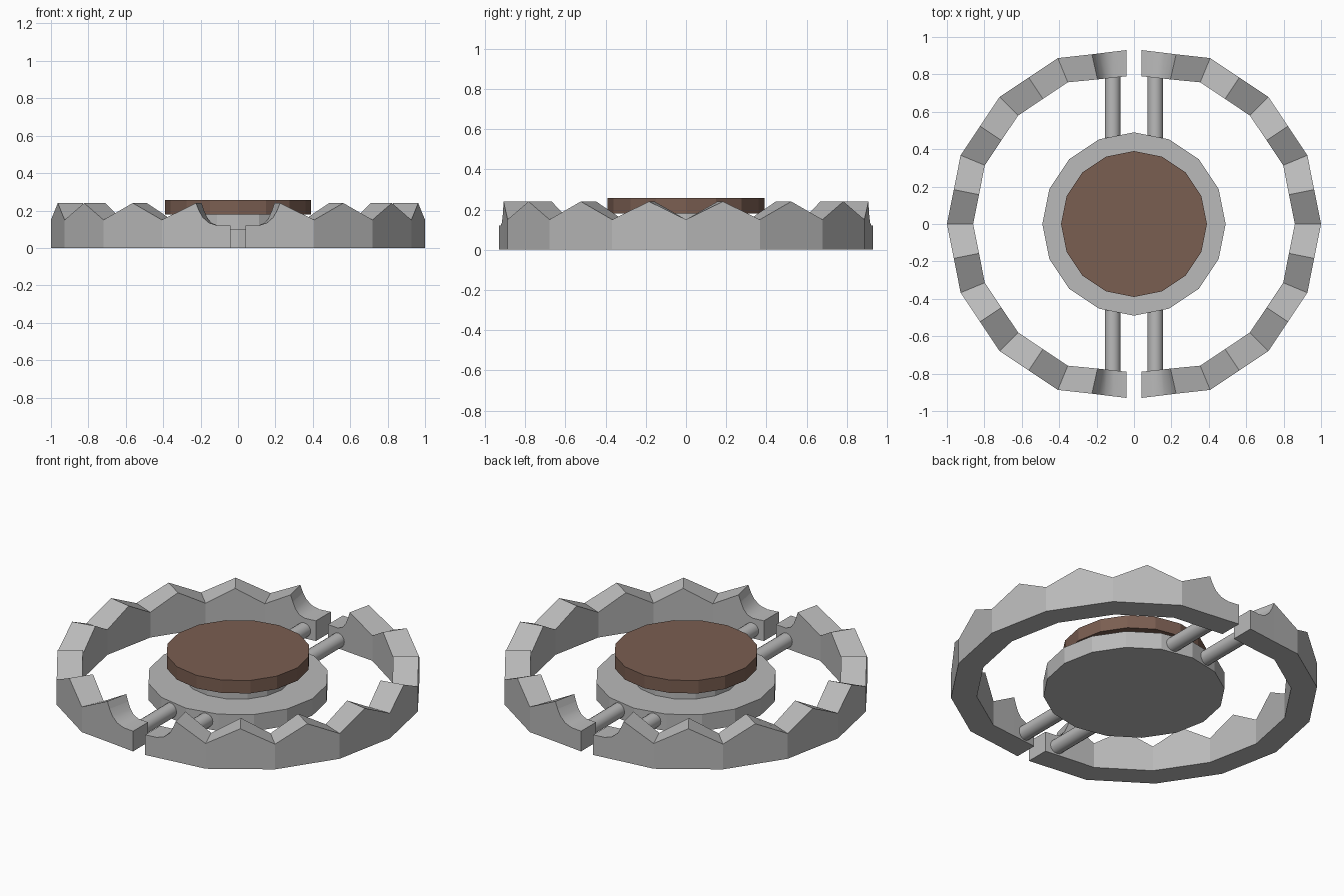
import bpy, bmesh, math

cube = bpy.data.objects.get("Cube")
if cube:
    bpy.data.objects.remove(cube, do_unlink=True)


def material(name, color):
    m = bpy.data.materials.new(name)
    m.use_nodes = True
    m.diffuse_color = (*color, 1)
    m.node_tree.nodes["Principled BSDF"].inputs["Base Color"].default_value = (*color, 1)
    return m


STEEL = material("grey steel", (0.49, 0.49, 0.49))
RUST = material("brown plate", (0.195, 0.112, 0.083))

OUTER_R, INNER_R, GAP = 0.96, 0.82, 0.04
VALLEY, PEAK = 0.15, 0.24


def ring_point(r, step):
    """Point on the 16-sided jaw ring, shifted sideways by half the gap."""
    a = math.radians(22.5 * step)
    return (GAP + r * math.cos(a), r * math.sin(a))


def quarter_stations():
    """Cross-sections (outer xy, inner xy, top height) from the side to the gap."""
    out = []
    for i in range(4):
        o, n = ring_point(OUTER_R, i), ring_point(INNER_R, i)
        out.append((o, n, VALLEY))
        if i < 3:   # tooth tip halfway along each ring segment
            o2, n2 = ring_point(OUTER_R, i + 1), ring_point(INNER_R, i + 1)
            out.append((((o[0] + o2[0]) / 2, (o[1] + o2[1]) / 2),
                        ((n[0] + n2[0]) / 2, (n[1] + n2[1]) / 2), PEAK))
    # last tooth and the rounded notch down to the flat jaw end
    for xo, xi, z in [(.225, .195, PEAK), (.209, .181, .20), (.188, .165, .163),
                      (.155, .142, .134), (.11, .108, .12), (GAP, GAP, .12)]:
        out.append(((xo, .93 - (xo - GAP) * .123), (xi, .79 - (xi - GAP) * .11), z))
    return out


def jaw(name, side):
    q = quarter_stations()
    flip = [((o[0], -o[1]), (n[0], -n[1]), z) for o, n, z in reversed(q[1:])]
    stations = flip + q
    bm = bmesh.new()
    rings = []
    for o, n, z in stations:
        rings.append([bm.verts.new((side * x, y, h)) for x, y, h in
                      [(*o, 0), (*o, z), (*n, z), (*n, 0)]])
    for k, (a, b) in enumerate(zip(rings, rings[1:])):
        for j in range(4):
            f = bm.faces.new((a[j], a[(j + 1) % 4], b[(j + 1) % 4], b[j]))
            # only the notch surface is rounded
            f.smooth = j == 1 and (k < 4 or k >= len(rings) - 5)
    bm.faces.new(rings[0])
    bm.faces.new(rings[-1])
    bmesh.ops.recalc_face_normals(bm, faces=bm.faces)
    me = bpy.data.meshes.new(name)
    bm.to_mesh(me)
    bm.free()
    me.materials.append(STEEL)
    bpy.context.collection.objects.link(bpy.data.objects.new(name, me))


def disc(name, r, z0, z1, mat):
    bpy.ops.mesh.primitive_cylinder_add(vertices=16, radius=r, depth=z1 - z0,
                                        location=(0, 0, (z0 + z1) / 2))
    ob = bpy.context.object
    ob.name = name
    ob.data.materials.append(mat)


# Toothed jaws
jaw("left_jaw", 1)
jaw("right_jaw", -1)

# Centre base, pedestal and trigger plate
disc("base_disc", 0.49, 0.0, 0.10, STEEL)
disc("pedestal", 0.29, 0.09, 0.185, STEEL)
disc("trigger_plate", 0.39, 0.18, 0.257, RUST)

# Rods joining the base to the jaws
for sx, side in ((1, "left"), (-1, "right")):
    for sy, end in ((-1, "front"), (1, "back")):
        bpy.ops.mesh.primitive_cylinder_add(vertices=16, radius=0.042, depth=0.42,
                                            location=(sx * 0.114, sy * 0.63, 0.05),
                                            rotation=(math.pi / 2, 0, 0))
        rod = bpy.context.object
        rod.name = f"{end}_{side}_rod"
        rod.data.materials.append(STEEL)
        bpy.ops.object.shade_smooth_by_angle(angle=math.radians(30))
